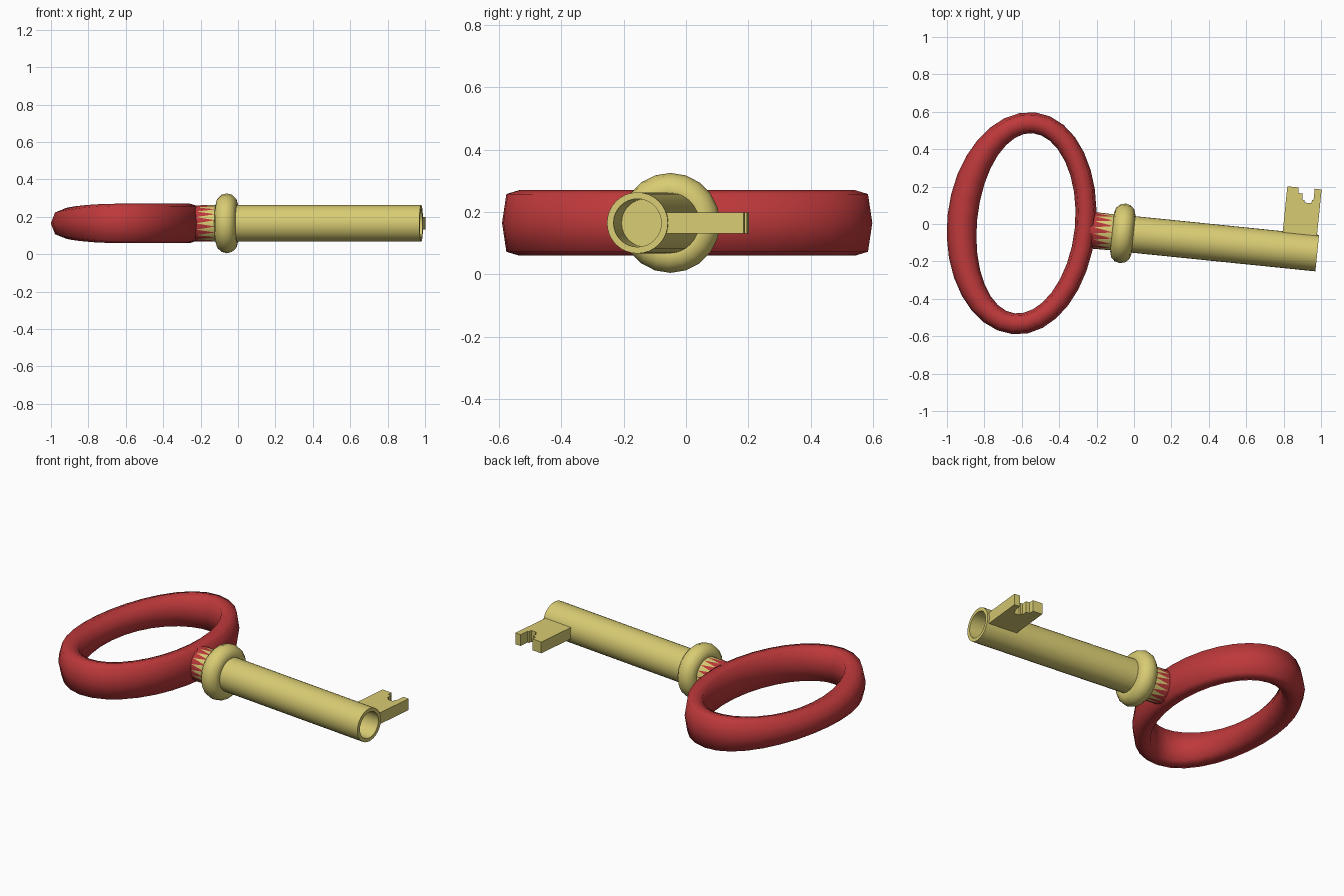
import bpy, bmesh, math
from math import sin, cos, pi

cube = bpy.data.objects.get("Cube")
if cube:
    bpy.data.objects.remove(cube)

TILT = math.radians(-5.8)
ORIGIN = (-0.06, -0.05, 0.165)   # centre of the collar; the shaft runs along local +x


def material(name, rgb):
    m = bpy.data.materials.new(name)
    m.use_nodes = True
    m.diffuse_color = (*rgb, 1)
    m.node_tree.nodes["Principled BSDF"].inputs["Base Color"].default_value = (*rgb, 1)
    return m


gold = material("pale_gold", (0.69, 0.60, 0.17))
red = material("red", (0.51, 0.04, 0.043))


def finish(name, bm, mats, smooth=True):
    bmesh.ops.recalc_face_normals(bm, faces=bm.faces)
    if smooth:
        for f in bm.faces:
            f.smooth = True
        for e in bm.edges:
            e.smooth = e.calc_face_angle(0) < 1.3
    mesh = bpy.data.meshes.new(name)
    bm.to_mesh(mesh)
    bm.free()
    for m in mats:
        mesh.materials.append(m)
    obj = bpy.data.objects.new(name, mesh)
    bpy.context.collection.objects.link(obj)
    obj.location = ORIGIN
    obj.rotation_euler.z = TILT
    return obj


def bridge(bm, loops, closed):
    """Join successive closed loops of vertices with quads."""
    n = len(loops[0])
    for i in range(len(loops) if closed else len(loops) - 1):
        a, b = loops[i], loops[(i + 1) % len(loops)]
        for j in range(n):
            k = (j + 1) % n
            bm.faces.new((a[j], a[k], b[k], b[j]))


def circle(bm, x, r, n, offset=0.0):
    angles = [2 * pi * (j + offset) / n for j in range(n)]
    return [bm.verts.new((x, r * cos(t), r * sin(t))) for t in angles]


def lathe(name, profile, n, closed, mat):
    bm = bmesh.new()
    loops = [circle(bm, x, r, n) for x, r in profile]
    bridge(bm, loops, closed)
    if not closed:
        bm.faces.new(loops[0])
        bm.faces.new(loops[-1])
    return finish(name, bm, [mat])


# Hollow-ended shaft
lathe("shaft", [(-0.05, 0.098), (1.045, 0.098), (1.045, 0.077), (0.79, 0.077)],
      32, False, gold)

# Rounded collar
lathe("collar", [(0.057 * cos(2 * pi * i / 12), 0.105 + 0.055 * sin(2 * pi * i / 12))
                 for i in range(12)], 20, True, gold)

# Oval handle: tall section near the shaft, rounder and lower at the far end
bm = bmesh.new()
loops = []
for i in range(32):
    t = 2 * pi * i / 32
    far = max(0, -cos(t)) ** 2
    width, height = 0.056 + 0.024 * far, 0.105 - 0.025 * far
    cw, ch = 0.75 - 0.04 * far, 0.88 - 0.17 * far
    nx, ny = 0.54 * cos(t), 0.33 * sin(t)
    length = math.hypot(nx, ny)
    section = [(1, 0), (cw, ch), (0, 1), (-cw, ch),
               (-1, 0), (-cw, -ch), (0, -1), (cw, -ch)]
    loops.append([bm.verts.new((-0.532 + 0.33 * cos(t) + width * s * nx / length,
                                0.54 * sin(t) + width * s * ny / length,
                                height * z)) for s, z in section])
bridge(bm, loops, True)
finish("handle_ring", bm, [red])

# Neck with alternating red and gold teeth
bm = bmesh.new()
N = 18
start = circle(bm, -0.2, 0.098, N)
base = circle(bm, -0.155, 0.098, N)
tips = circle(bm, -0.055, 0.098, N, 0.5)
bridge(bm, [start, base], False)
for f in bm.faces:
    f.material_index = 1
for j in range(N):
    k = (j + 1) % N
    bm.faces.new((base[j], base[k], tips[j])).material_index = 1
    bm.faces.new((base[k], tips[k], tips[j])).material_index = 0
finish("neck", bm, [gold, red])

# Notched bit
outline = [(0.85, 0.085), (0.85, 0.339), (0.911, 0.339), (0.914, 0.309), (0.936, 0.309),
           (0.936, 0.276), (0.95, 0.276), (0.95, 0.262), (0.988, 0.262), (0.988, 0.281),
           (0.997, 0.281), (0.997, 0.341), (1.034, 0.341), (1.034, 0.085)]
bm = bmesh.new()
face = bm.faces.new([bm.verts.new((x, y, -0.034)) for x, y in outline])
top = bmesh.ops.extrude_face_region(bm, geom=[face])["geom"]
bmesh.ops.translate(bm, vec=(0, 0, 0.068),
                    verts=[v for v in top if isinstance(v, bmesh.types.BMVert)])
finish("bit", bm, [gold], smooth=False)
